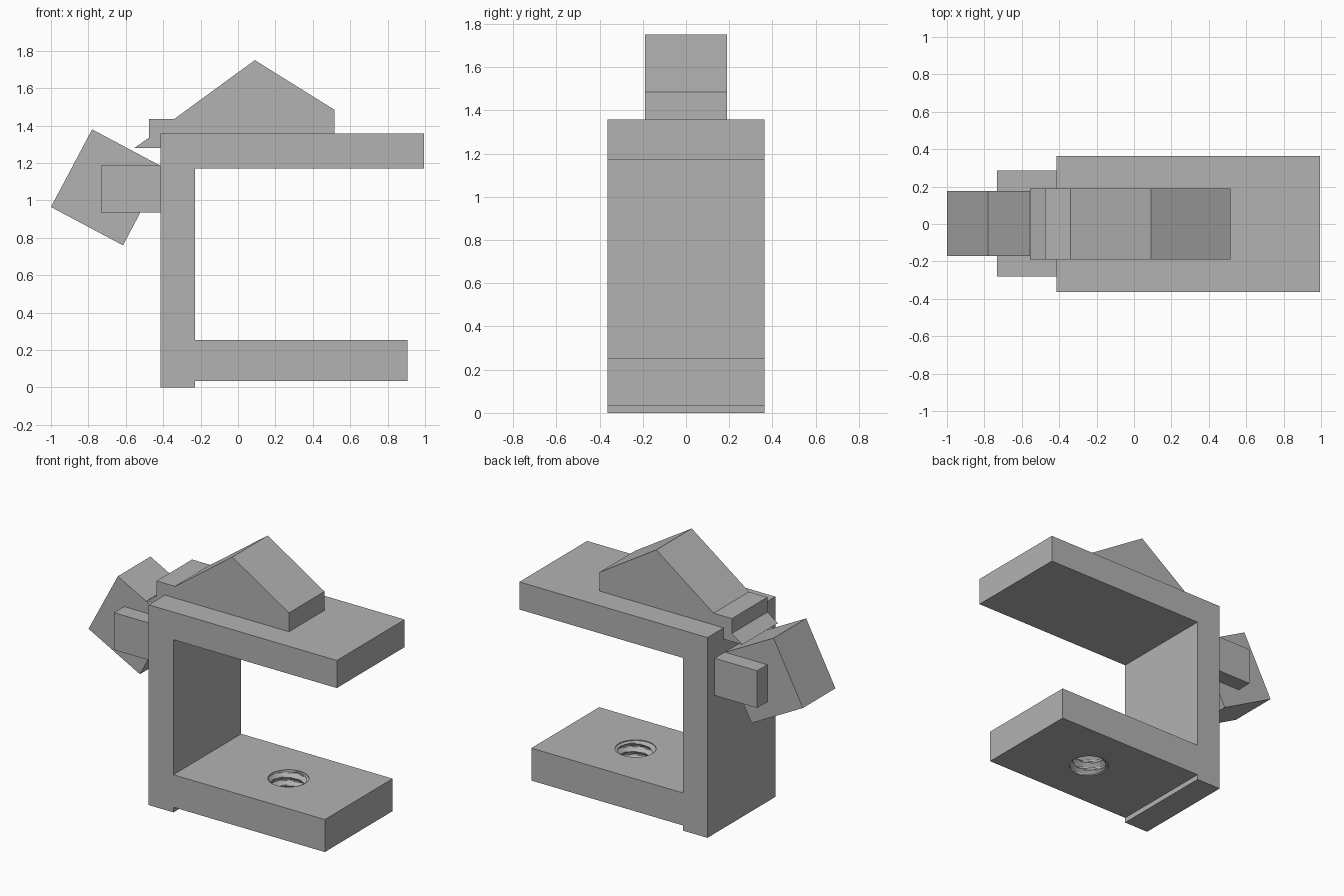
import bpy, bmesh, math

if "Cube" in bpy.data.objects:
    bpy.data.objects.remove(bpy.data.objects["Cube"], do_unlink=True)

grey = bpy.data.materials.new("plain grey")
grey.use_nodes = True
colour = (0.45, 0.45, 0.45, 1)
grey.diffuse_color = colour
grey.node_tree.nodes["Principled BSDF"].inputs["Base Color"].default_value = colour


def finish(name, bm):
    bmesh.ops.recalc_face_normals(bm, faces=bm.faces)
    mesh = bpy.data.meshes.new(name)
    bm.to_mesh(mesh)
    bm.free()
    mesh.materials.append(grey)
    obj = bpy.data.objects.new(name, mesh)
    bpy.context.collection.objects.link(obj)
    return obj


def extrude_profile(name, profile, y0, y1):
    """Extrude an x-z outline from y0 to y1."""
    bm = bmesh.new()
    face = bm.faces.new([bm.verts.new((x, y0, z)) for x, z in profile])
    out = bmesh.ops.extrude_face_region(bm, geom=[face])
    moved = [v for v in out["geom"] if isinstance(v, bmesh.types.BMVert)]
    bmesh.ops.translate(bm, verts=moved, vec=(0, y1 - y0, 0))
    return finish(name, bm)


def screw_cutter(name, x, z0, z1, r_in, r_out, pitch, segs=48, rows=50):
    """Closed cylinder whose radius follows a helical thread."""
    bm = bmesh.new()
    rings = []
    for i in range(rows + 1):
        z = z0 + (z1 - z0) * i / rows
        ring = []
        for j in range(segs):
            a = math.tau * j / segs
            phase = (z / pitch - j / segs) % 1
            r = r_in + (r_out - r_in) * min(1, 2.4 * abs(phase - 0.5))
            if i < 6 or i > rows - 6:
                r = r_out
            ring.append(bm.verts.new((x + r * math.cos(a), r * math.sin(a), z)))
        rings.append(ring)
    for low, high in zip(rings, rings[1:]):
        for j in range(segs):
            k = (j + 1) % segs
            bm.faces.new((low[j], low[k], high[k], high[j]))
    bm.faces.new(rings[0])
    bm.faces.new(rings[-1])
    return finish(name, bm)


# C-shaped clamp body with a small foot below the upright
frame = extrude_profile("clamp_frame", [
    (-0.415, 0), (-0.23, 0), (-0.23, 0.035), (0.905, 0.035), (0.905, 0.255),
    (-0.23, 0.255), (-0.23, 1.17), (0.995, 1.17), (0.995, 1.357), (-0.415, 1.357),
], -0.363, 0.363)

# Threaded hole through the lower arm
cutter = screw_cutter("screw_hole_cutter", 0.378, 0.015, 0.275, 0.103, 0.126, 0.055)
cutter.hide_render = True
cutter.hide_viewport = True
cut = frame.modifiers.new("screw_hole", "BOOLEAN")
cut.operation = "DIFFERENCE"
cut.solver = "EXACT"
cut.object = cutter

# Peaked ridge on the upper arm, with a hooked lip overhanging the upright
extrude_profile("peaked_ridge", [
    (-0.415, 1.28), (-0.555, 1.28), (-0.477, 1.335), (-0.477, 1.436),
    (-0.34, 1.436), (0.09, 1.75), (0.515, 1.485), (0.515, 1.35), (-0.415, 1.35),
], -0.19, 0.19)

# Tilted block and the cross bar that holds it on the upright
extrude_profile("tilted_block", [
    (-0.78, 1.38), (-1, 0.965), (-0.615, 0.76), (-0.395, 1.175),
], -0.172, 0.177)
extrude_profile("cross_bar", [
    (-0.733, 0.935), (-0.41, 0.935), (-0.41, 1.187), (-0.733, 1.187),
], -0.28, 0.285)
